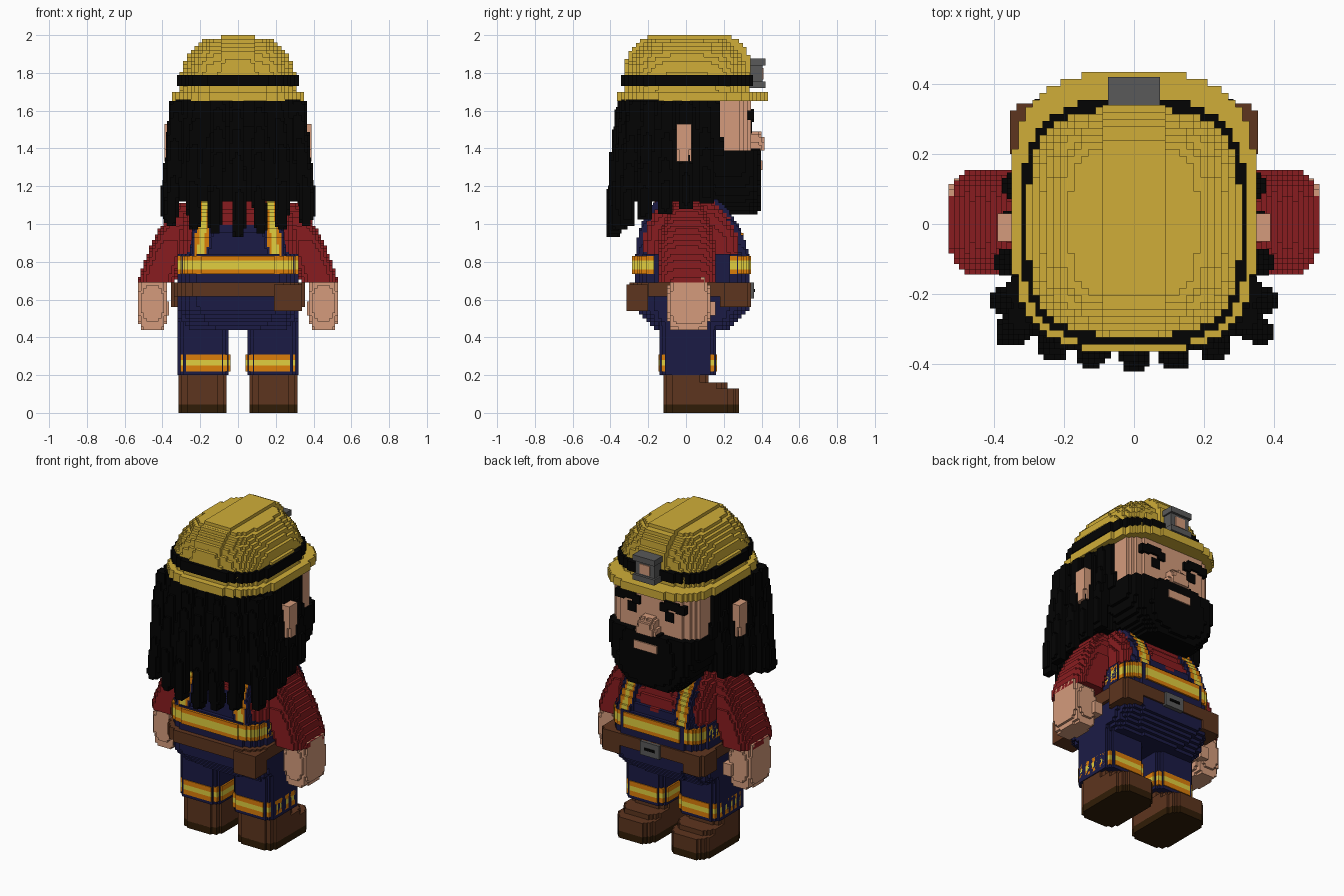
import bpy
import math

cube = bpy.data.objects.get("Cube")
if cube:
    bpy.data.objects.remove(cube, do_unlink=True)

# Flat colours
COLOURS = {
    "helmet_yellow": (.63, .42, .04),
    "black": (.001, .001, .001),
    "skin": (.66, .33, .2),
    "shirt_red": (.25, .012, .014),
    "navy": (.011, .011, .06),
    "orange": (.72, .21, .003),
    "reflective_yellow": (.75, .62, .05),
    "leather_brown": (.11, .035, .013),
    "sole_brown": (.03, .012, .002),
    "grey": (.1, .1, .1),
}
NAMES = list(COLOURS)
MATERIALS = []
for label, rgb in COLOURS.items():
    material = bpy.data.materials.new(label)
    material.use_nodes = True
    material.diffuse_color = (*rgb, 1)
    shader = material.node_tree.nodes["Principled BSDF"]
    shader.inputs["Base Color"].default_value = (*rgb, 1)
    MATERIALS.append(material)


def block_skin(low, high, step, inside, colour):
    """Outer faces of all cells whose centre is inside, with a colour name for each face."""
    count = [max(1, round((b - a) / step)) for a, b in zip(low, high)]

    def place(cell, offset):
        return tuple(a + (c + offset) * (b - a) / n
                     for a, b, c, n in zip(low, high, cell, count))

    cells = {(i, j, k) for i in range(count[0]) for j in range(count[1])
             for k in range(count[2]) if inside(*place((i, j, k), .5))}
    index, faces, tones = {}, [], []
    for cell in sorted(cells):
        tone = colour(*place(cell, .5)) if callable(colour) else colour
        for axis in range(3):
            u, v = (axis + 1) % 3, (axis + 2) % 3
            for side in (0, 1):
                near = list(cell)
                near[axis] += 2 * side - 1
                if tuple(near) in cells:
                    continue
                face = []
                for du, dv in ((0, 0), (1, 0), (1, 1), (0, 1)):
                    corner = list(cell)
                    corner[axis] += side
                    corner[u] += du
                    corner[v] += dv
                    face.append(index.setdefault(tuple(corner), len(index)))
                faces.append(face if side else face[::-1])
                tones.append(tone)
    return [place(corner, 0) for corner in index], faces, tones


def constant(t):
    return 1


def upright(t):
    return 0, 0


def solid(name, colour, x, y, z, power=5, wide=constant, deep=constant, lean=upright,
          step=.02, mirror=False):
    """Stepped upright solid with a rounded-square plan; wide, deep and lean vary with height."""
    x = x if isinstance(x, tuple) else (-x, x)

    def plan(t):
        shift_x, shift_y = lean(t)
        return (sum(x) / 2 + shift_x, sum(y) / 2 + shift_y,
                (x[1] - x[0]) / 2 * wide(t), (y[1] - y[0]) / 2 * deep(t))

    def inside(px, py, pz):
        cx, cy, rx, ry = plan((pz - z[0]) / (z[1] - z[0]))
        return abs((px - cx) / rx) ** power + abs((py - cy) / ry) ** power <= 1

    plans = [plan(i / 20) for i in range(21)]
    low = [min(cx - rx for cx, cy, rx, ry in plans), min(cy - ry for cx, cy, rx, ry in plans), z[0]]
    high = [max(cx + rx for cx, cy, rx, ry in plans), max(cy + ry for cx, cy, rx, ry in plans), z[1]]
    points, faces, tones = block_skin(low, high, step, inside, colour)
    used = sorted(set(tones))
    for sign in (1, -1) if mirror else (1,):
        label = ("left_" if sign > 0 else "right_") + name if mirror else name
        mesh = bpy.data.meshes.new(label)
        mesh.from_pydata([(sign * px, py, pz) for px, py, pz in points], [],
                         faces if sign > 0 else [face[::-1] for face in faces])
        for tone in used:
            mesh.materials.append(MATERIALS[NAMES.index(tone)])
        mesh.polygons.foreach_set("material_index", [used.index(tone) for tone in tones])
        bpy.context.collection.objects.link(bpy.data.objects.new(label, mesh))


def band(low, high):
    """Height rule: reflective yellow between two orange stripes."""
    def rule(x, y, z):
        middle = abs(2 * z - low - high) < .4 * (high - low)
        return "reflective_yellow" if middle else "orange"
    return rule


def boot_colour(x, y, z):
    return "sole_brown" if z < .045 else "leather_brown"


def chest_colour(x, y, z):
    """Scooped bib over a red shirt."""
    neckline = .88 + 1.6 * x * x if y > 0 else .99
    return "shirt_red" if z > neckline or abs(x) > .25 + .4 * (.88 - z) else "navy"


def brace_colour(x, y, z):
    """Navy strap with an orange and yellow stripe."""
    offset = abs(x - .2 + .1 * (z - .83))
    if offset > .036:
        return "navy"
    return "reflective_yellow" if offset < .016 else "orange"


# Boots, each a foot, an instep and a shaft
for part, front, top in (("foot", .28, .13), ("instep", .22, .16), ("shaft", .12, .21)):
    solid("boot_" + part, boot_colour, x=(.06, .315), y=(-.12, front), z=(0, top),
          power=4, step=.015, mirror=True)

# Trouser legs with reflective bands
solid("trouser_leg", "navy", x=(.05, .32), y=(-.14, .16), z=(.2, .52),
      step=.015, mirror=True)
solid("trouser_band", band(.22, .31), x=(.04, .32), y=(-.145, .165), z=(.22, .31),
      step=.015, mirror=True)


# Overalls: belly, waist band, chest and braces
def chest_depth(t):
    return 1 - .5 * t ** 2


solid("belly", "navy", x=.32, y=(-.27, .335), z=(.44, .84),
      deep=lambda t: min(1, .6 + 1.4 * t), wide=lambda t: min(1, .9 + t))
solid("waist_band", band(.735, .83), x=.32, y=(-.285, .345), z=(.735, .83), step=.0125)
solid("chest", chest_colour, x=.31, y=(-.245, .315), z=(.83, 1.14),
      wide=lambda t: 1 - .3 * t ** 4, deep=chest_depth, lean=lambda t: (0, -.03 * t))
solid("brace", brace_colour, x=(.145, .255), y=(-.26, .33), z=(.83, 1.15), power=14,
      deep=chest_depth, lean=lambda t: (-.03 * t, -.03 * t), step=.0125, mirror=True)

# Belt, buckle and pouches
solid("belt", "leather_brown", x=.34, y=(-.3, .345), z=(.615, .69))
solid("back_pouch", "leather_brown", x=(.19, .34), y=(-.315, -.2), z=(.54, .68))
solid("front_pouch", "leather_brown", x=(.2, .355), y=(.18, .345), z=(.56, .69),
      power=3, mirror=True)
solid("buckle", "grey", x=.065, y=(.33, .36), z=(.605, .69), power=50)
solid("buckle_bar", "black", x=.035, y=(.36, .365), z=(.64, .655), power=50)

# Sleeves, hands and thumbs
solid("sleeve", "shirt_red", x=(.33, .53), y=(-.145, .155), z=(.69, 1.11), power=3.5,
      wide=lambda t: 1 - .4 * t ** 4, deep=lambda t: 1 - .55 * t ** 4,
      lean=lambda t: (-.17 * t ** 1.2, 0), step=.015, mirror=True)
solid("hand", "skin", x=(.375, .53), y=(-.1, .13), z=(.44, .72),
      wide=lambda t: min(1, .65 + 2 * t), deep=lambda t: 1 - .1 * abs(2 * t - 1),
      step=.015, mirror=True)
solid("thumb", "skin", x=(.365, .42), y=(.04, .155), z=(.515, .59), step=.015, mirror=True)

# Face with ears, nose, eyes and brows
solid("face", "skin", x=.295, y=(-.1, .345), z=(1.3, 1.67))
solid("ear", "skin", x=(.31, .39), y=(-.05, .03), z=(1.33, 1.53),
      wide=lambda t: .8 + .2 * t, step=.015, mirror=True)
solid("nose", "skin", x=.07, y=(.27, .415), z=(1.39, 1.49), power=4,
      wide=lambda t: 1 - .5 * t ** 2, deep=lambda t: 1 - .4 * t ** 4, step=.015)
solid("eye", "black", x=(.1, .16), y=(.29, .35), z=(1.48, 1.54), power=8,
      step=.0125, mirror=True)
for part, inner, outer, base in (("inner", .07, .12, .54), ("middle", .1, .2, .56),
                                 ("outer", .18, .24, .55)):
    solid("brow_" + part, "black", x=(inner, outer), y=(.27, .36), z=(1 + base, 1.05 + base),
          power=9, step=.0125, mirror=True)

# Beard, sideburns, moustache and mouth
solid("beard", "black", x=.305, y=(.05, .39), z=(1.05, 1.39), power=4,
      wide=lambda t: 1 - .45 * (1 - t) ** 3, deep=lambda t: 1 - .3 * (1 - t) ** 4,
      lean=lambda t: (0, .04 * (1 - t) ** 2))
solid("sideburn", "black", x=(.25, .32), y=(.05, .2), z=(1.36, 1.66), power=6,
      lean=lambda t: (0, -.03 * t), mirror=True)
solid("moustache", "black", x=.15, y=(.3, .395), z=(1.335, 1.4),
      wide=lambda t: 1 - .4 * t, step=.015)
solid("mouth", "skin", x=.08, y=(.37, .405), z=(1.285, 1.335), power=50)

# Long hair: one mass with hanging locks that flare outwards
solid("hair", "black", x=.35, y=(-.36, .15), z=(1.12, 1.66), power=4,
      wide=lambda t: 1 - .06 * t ** 2, deep=lambda t: 1 - .07 * t ** 2)


def lock(name, x, y, bottom, mirror=False):
    reach = .037
    solid(name, "black", x=(x - reach, x + reach), y=(y - reach, y + reach),
          z=(bottom, 1.65), power=3, wide=lambda t: min(1, .6 + 6 * t),
          lean=lambda t: (-.12 * x * t * t + .008 * math.sin(6 * t + 20 * x), -.15 * y * t * t),
          step=.015, mirror=mirror)


for n in range(-3, 4):
    across = .118 * n
    lock(f"back_lock_{n + 4}", across, -.385 + .6 * across ** 2, .93 + .02 * abs(n))
for n in range(4):
    along = .11 * (n - 2)
    lock(f"side_lock_{n + 1}", .345 - .1 * along, along, 1.08 + .25 * along, True)

# Helmet: brim, band, dome and centre ridge
solid("helmet_brim", "helmet_yellow", x=.35, y=(-.365, .435), z=(1.65, 1.7), power=3.2)
solid("helmet_band", "black", x=.322, y=(-.345, .355), z=(1.73, 1.79), power=3.2)
solid("helmet_dome", "helmet_yellow", x=.31, y=(-.325, .335), z=(1.69, 1.98), power=3.2,
      wide=lambda t: 1 - .45 * t ** 3, deep=lambda t: 1 - .35 * t ** 3)
solid("helmet_ridge", "helmet_yellow", x=.09, y=(-.325, .34), z=(1.79, 2), power=20,
      deep=lambda t: 1 - .37 * t ** 3, lean=lambda t: (0, .01 * t))

# Head lamp
solid("lamp_body", "grey", x=.065, y=(.32, .405), z=(1.73, 1.86), power=50)
for part, base in (("base", 1.72), ("top", 1.84)):
    solid("lamp_" + part, "grey", x=.075, y=(.33, .42), z=(base, base + .035), power=50)
solid("lamp_lens", "skin", x=.035, y=(.4, .41), z=(1.765, 1.825), power=50)
